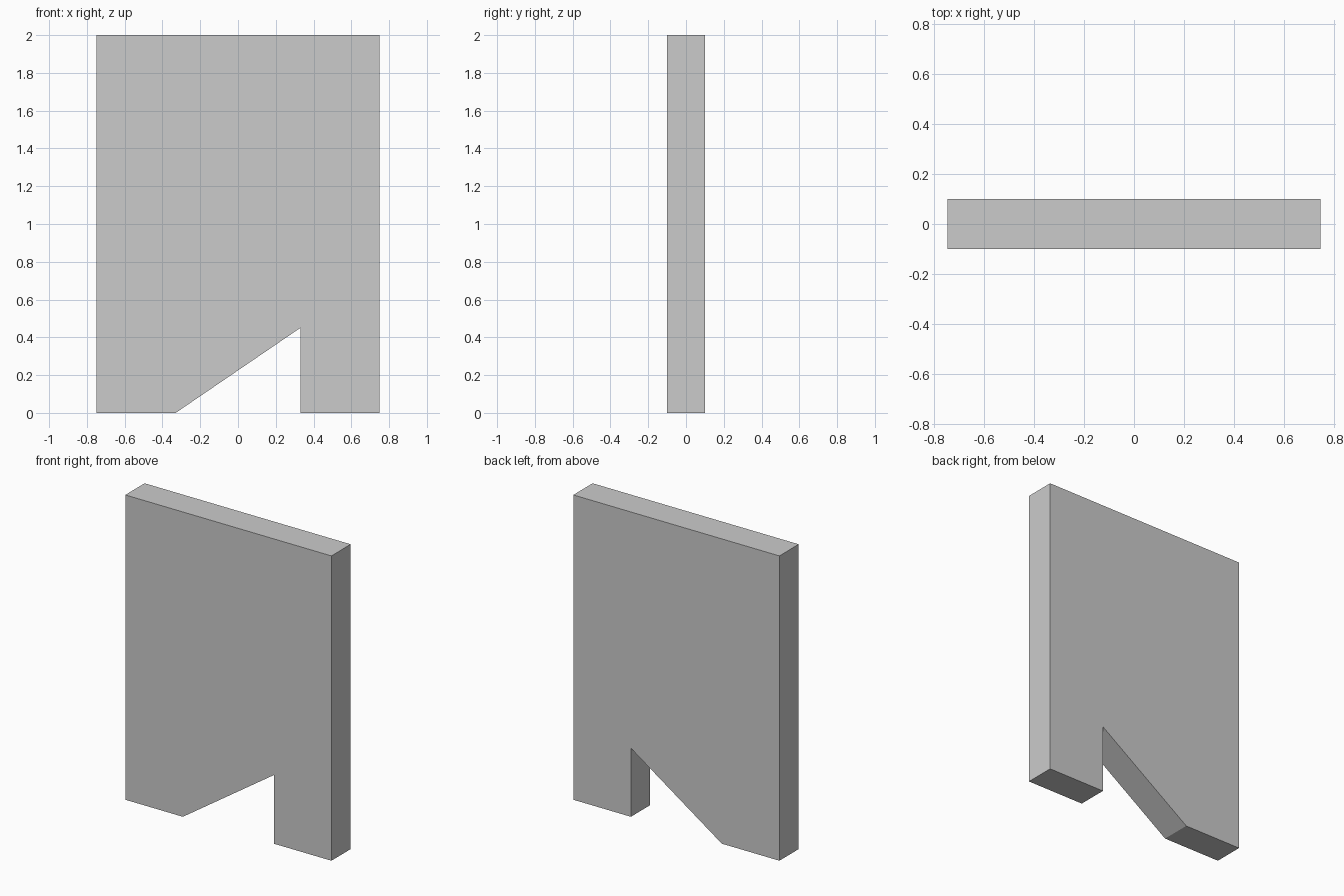
import bpy
import bmesh

if "Cube" in bpy.data.objects:
    bpy.data.objects.remove(bpy.data.objects["Cube"])

HALF_W, HALF_D, HEIGHT = 0.748, 0.1, 2.0
NOTCH_HALF, NOTCH_TOP = 0.33, 0.45

# Front outline of the panel with the slanted notch in its lower edge
outline = [
    (-HALF_W, 0), (-NOTCH_HALF, 0), (NOTCH_HALF, NOTCH_TOP), (NOTCH_HALF, 0),
    (HALF_W, 0), (HALF_W, HEIGHT), (-HALF_W, HEIGHT),
]

# Extrude the outline front to back
bm = bmesh.new()
front = bm.faces.new([bm.verts.new((x, -HALF_D, z)) for x, z in outline])
extruded = bmesh.ops.extrude_face_region(bm, geom=[front], use_keep_orig=True)
back_verts = [g for g in extruded["geom"] if isinstance(g, bmesh.types.BMVert)]
bmesh.ops.translate(bm, verts=back_verts, vec=(0, 2 * HALF_D, 0))
bmesh.ops.recalc_face_normals(bm, faces=bm.faces)

mesh = bpy.data.meshes.new("notched_panel")
bm.to_mesh(mesh)
bm.free()
panel = bpy.data.objects.new("notched_panel", mesh)
bpy.context.collection.objects.link(panel)
